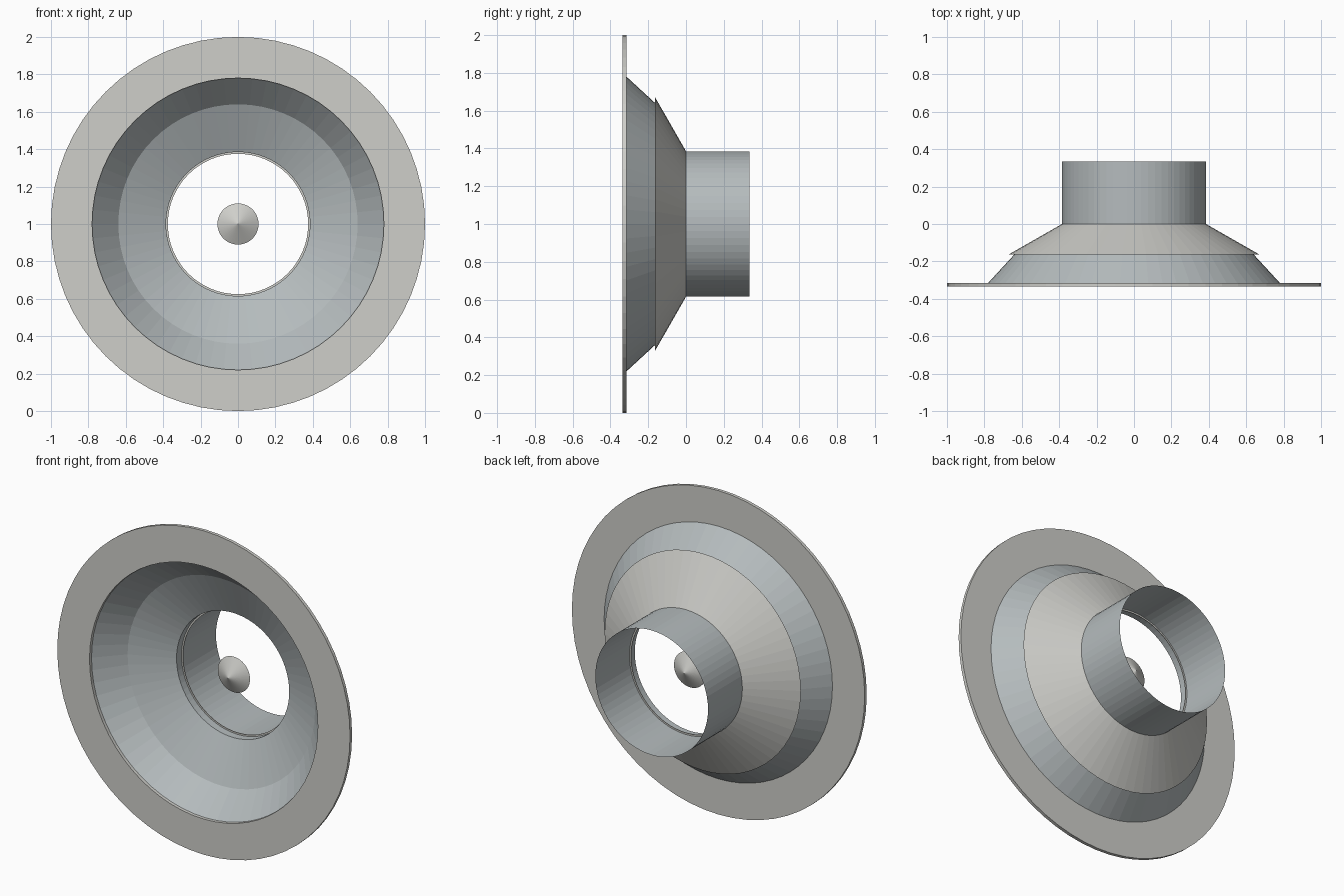
import bpy, bmesh, math

if "Cube" in bpy.data.objects:
    bpy.data.objects.remove(bpy.data.objects["Cube"])

SEGMENTS = 64


def material(name, rgb):
    m = bpy.data.materials.new(name)
    m.diffuse_color = (*rgb, 1.0)
    m.use_nodes = True
    m.node_tree.nodes["Principled BSDF"].inputs["Base Color"].default_value = m.diffuse_color
    return m


warm = material("warm_light_grey", (0.62, 0.62, 0.59))
cool = material("cool_grey", (0.46, 0.50, 0.51))


def lathe(name, profile, mat, closed=False):
    """Spin (radius, y) points about the horizontal axis at z = 1."""
    bm = bmesh.new()
    rings = []
    for r, y in profile:
        if r == 0:
            rings.append([bm.verts.new((0, y, 1))] * SEGMENTS)
            continue
        ring = []
        for i in range(SEGMENTS):
            a = 2 * math.pi * i / SEGMENTS
            ring.append(bm.verts.new((r * math.sin(a), y, 1 + r * math.cos(a))))
        rings.append(ring)
    pairs = list(zip(rings, rings[1:]))
    if closed:
        pairs.append((rings[-1], rings[0]))
    for a, b in pairs:
        for i in range(SEGMENTS):
            j = (i + 1) % SEGMENTS
            corners = list(dict.fromkeys((a[i], a[j], b[j], b[i])))
            bm.faces.new(corners)
    bmesh.ops.recalc_face_normals(bm, faces=bm.faces)
    mesh = bpy.data.meshes.new(name)
    bm.to_mesh(mesh)
    bm.free()
    mesh.materials.append(mat)
    ob = bpy.data.objects.new(name, mesh)
    bpy.context.collection.objects.link(ob)
    return ob


# Flat mounting flange
lathe("flange", [(1.0, -0.335), (1.0, -0.315), (0.78, -0.315), (0.78, -0.335)], warm, closed=True)

# Thin conical skirt and the inner funnel that continues it to the throat
lathe("skirt", [(0.78, -0.315), (0.64, -0.163)], cool)
lathe("inner_funnel", [(0.64, -0.163), (0.385, -0.05), (0.385, 0.0)], cool)

# Outer cone with its overhanging rim, and the small lip at the throat
lathe("outer_cone", [(0.64, -0.163), (0.67, -0.163), (0.385, 0.0)], warm)
lathe("throat_lip", [(0.385, -0.002), (0.375, -0.002), (0.375, 0.002), (0.385, 0.002)], warm)

# Open pipe at the back
lathe("pipe", [(0.385, 0.0), (0.385, 0.335)], cool)

# Double-pointed bead floating in the throat
lathe("bead", [(0, -0.10), (0.11, -0.04), (0, 0.02)], warm)
